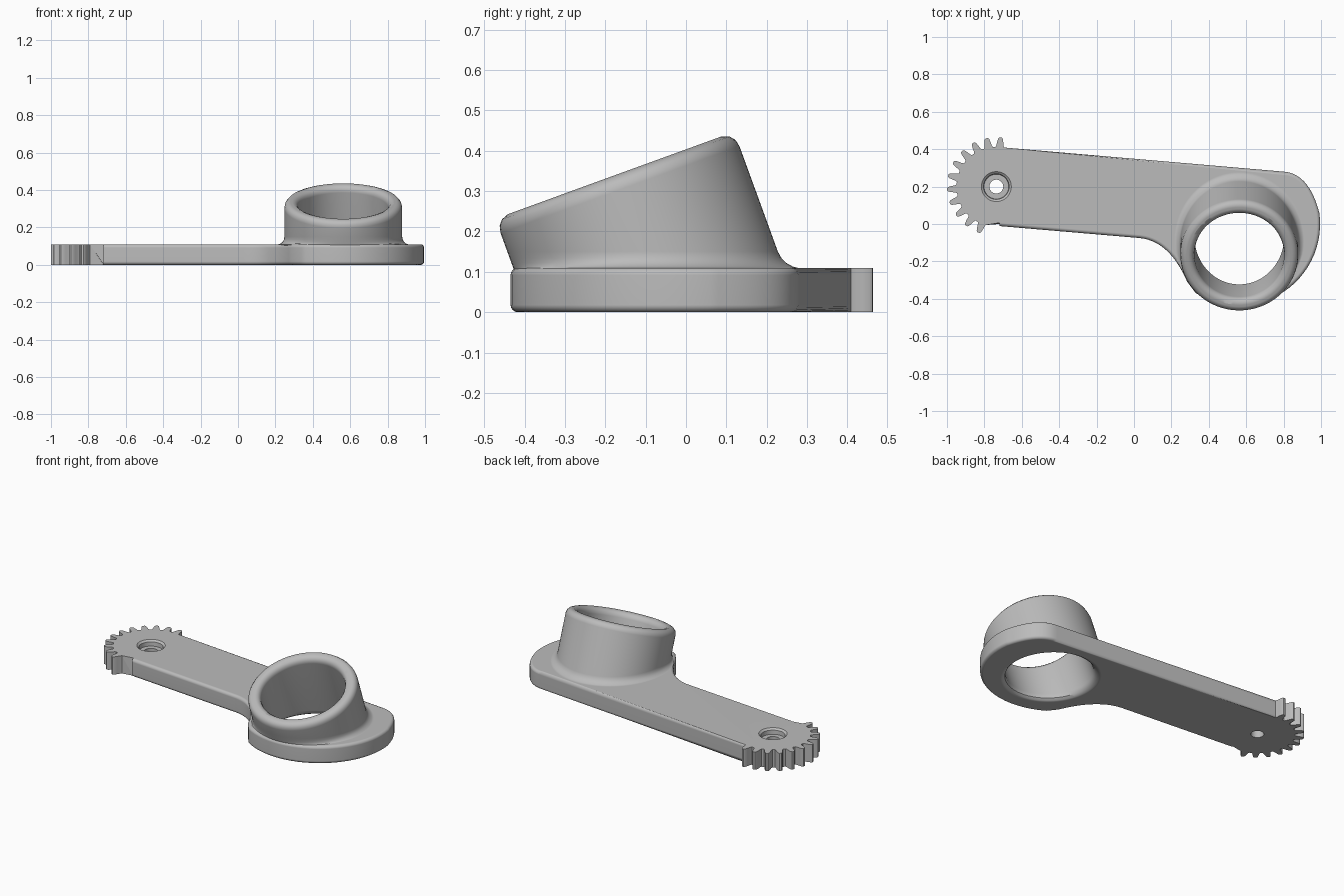
import bpy, bmesh
from math import sin, cos, tan, radians, pi
from mathutils import Vector

if "Cube" in bpy.data.objects:
    bpy.data.objects.remove(bpy.data.objects["Cube"], do_unlink=True)

THICK = 0.11                       # plate thickness
GEAR = Vector((-0.736, 0.2))       # gear centre
TILT = radians(20)                 # lean of the collar
SEG = 96

grey = bpy.data.materials.new("plain_grey")
grey.use_nodes = True
grey.diffuse_color = (0.5, 0.5, 0.5, 1)
grey.node_tree.nodes["Principled BSDF"].inputs["Base Color"].default_value = (0.5, 0.5, 0.5, 1)


def make_object(name, bm):
    bmesh.ops.recalc_face_normals(bm, faces=bm.faces)
    mesh = bpy.data.meshes.new(name)
    bm.to_mesh(mesh)
    bm.free()
    mesh.materials.append(grey)
    obj = bpy.data.objects.new(name, mesh)
    bpy.context.collection.objects.link(obj)
    return obj


def loft(name, rings):
    """Closed solid through a stack of rings."""
    bm = bmesh.new()
    loops = [[bm.verts.new(p) for p in ring] for ring in rings]
    for low, high in zip(loops, loops[1:]):
        for i in range(SEG):
            j = (i + 1) % SEG
            bm.faces.new((low[i], low[j], high[j], high[i]))
    bm.faces.new(loops[0][::-1])
    bm.faces.new(loops[-1])
    return make_object(name, bm)


def angles():
    return [2 * pi * i / SEG for i in range(SEG)]


def level_ring(z, r, flare=0.0):
    """Horizontal slice of the leaning cylinder; the flare fades at the front."""
    yc = -0.093 - tan(TILT) * (z - THICK)
    ring = []
    for a in angles():
        rr = r + flare * min(1, 1.2 * (1 + sin(a)))
        ring.append(Vector((0.563 + rr * cos(a), yc + rr / cos(TILT) * sin(a), z)))
    return ring


def square_ring(t, r):
    """Slice square to the leaning axis, t along it from the plate top."""
    return [Vector((0.563 + r * cos(a),
                    -0.093 - t * sin(TILT) + r * sin(a) * cos(TILT),
                    THICK + t * cos(TILT) + r * sin(a) * sin(TILT))) for a in angles()]


def upright_ring(z, r):
    return [Vector((GEAR.x + r * cos(a), GEAR.y + r * sin(a), z)) for a in angles()]


def corner(p0, ctrl, p1, n=14):
    p0, ctrl, p1 = Vector(p0), Vector(ctrl), Vector(p1)
    return [p0 * (1 - t) ** 2 + ctrl * 2 * t * (1 - t) + p1 * t * t
            for t in (i / n for i in range(n + 1))]


# Outline: gear sector, then the arm and its round end
def gear_point(r, deg):
    return GEAR + Vector((cos(radians(deg)), sin(radians(deg)))) * r


outline = []
pitch = 360 / 22
tooth = [(0.213, -0.38), (0.222, -0.3), (0.24, -0.24), (0.257, -0.17), (0.264, -0.08)]
tooth += [(r, -s) for r, s in reversed(tooth)]
for k in range(11):
    outline += [gear_point(r, 85 + pitch * (k + s)) for r, s in tooth]
outline.append(Vector((-0.72, -0.011)))
outline += corner((0.03, -0.075), (0.19, -0.09), (0.285, -0.31))
outline += [Vector((0.56 + 0.435 * cos(radians(d)), 0.435 * sin(radians(d))))
            for d in range(-122, 9, 5)]
outline += corner((0.985, 0.08), (0.93, 0.27), (0.80, 0.28))

# Plate with softened rims on the arm; the gear stays crisp
bm = bmesh.new()
base = bm.faces.new([bm.verts.new((p.x, p.y, 0)) for p in outline])
grown = bmesh.ops.extrude_face_region(bm, geom=[base])["geom"]
bmesh.ops.translate(bm, verts=[v for v in grown if isinstance(v, bmesh.types.BMVert)],
                    vec=(0, 0, THICK))
rims = []
for e in bm.edges:
    a, b = (v.co for v in e.verts)
    if abs(a.z - b.z) < 0.001 and min(a.x, b.x) > -0.75 and (((a + b) / 2).xy - GEAR).length > 0.27:
        rims.append(e)
bmesh.ops.recalc_face_normals(bm, faces=bm.faces)
bmesh.ops.bevel(bm, geom=rims, offset=0.018, segments=4, profile=0.5, affect='EDGES')
arm = make_object("geared_arm", bm)

# Leaning collar with a filleted foot and rounded lip
collar = loft("collar", [
    level_ring(0.05, 0.31), level_ring(0.109, 0.315, 0.036), level_ring(0.113, 0.315, 0.022),
    level_ring(0.122, 0.315, 0.01), level_ring(0.134, 0.315, 0.003), level_ring(0.15, 0.315),
    square_ring(0.206, 0.315), square_ring(0.224, 0.311), square_ring(0.237, 0.3),
    square_ring(0.244, 0.282)])

# Leaning bore, eased at both mouths
bore = loft("bore_cutter", [
    level_ring(-0.03, 0.277), level_ring(0, 0.276), level_ring(0.005, 0.262),
    level_ring(0.016, 0.249), level_ring(0.04, 0.24), square_ring(0.206, 0.24),
    square_ring(0.224, 0.244), square_ring(0.237, 0.255), square_ring(0.244, 0.273),
    square_ring(0.29, 0.275)])

# Stepped pivot hole in the gear
pivot = loft("pivot_cutter", [
    upright_ring(-0.03, 0.037), upright_ring(0.075, 0.037), upright_ring(0.0751, 0.066),
    upright_ring(0.1, 0.068), upright_ring(THICK, 0.08), upright_ring(0.15, 0.08)])

bpy.context.view_layer.objects.active = arm
for tool, mode in ((collar, 'UNION'), (bore, 'DIFFERENCE'), (pivot, 'DIFFERENCE')):
    mod = arm.modifiers.new(tool.name, 'BOOLEAN')
    mod.object, mod.operation, mod.solver = tool, mode, 'EXACT'
    bpy.ops.object.modifier_apply(modifier=mod.name)
    bpy.data.objects.remove(tool, do_unlink=True)

bpy.ops.object.select_all(action='DESELECT')
arm.select_set(True)
bpy.ops.object.shade_smooth_by_angle(angle=radians(32))
normals = arm.modifiers.new("flat_face_normals", 'WEIGHTED_NORMAL')
normals.keep_sharp = True
